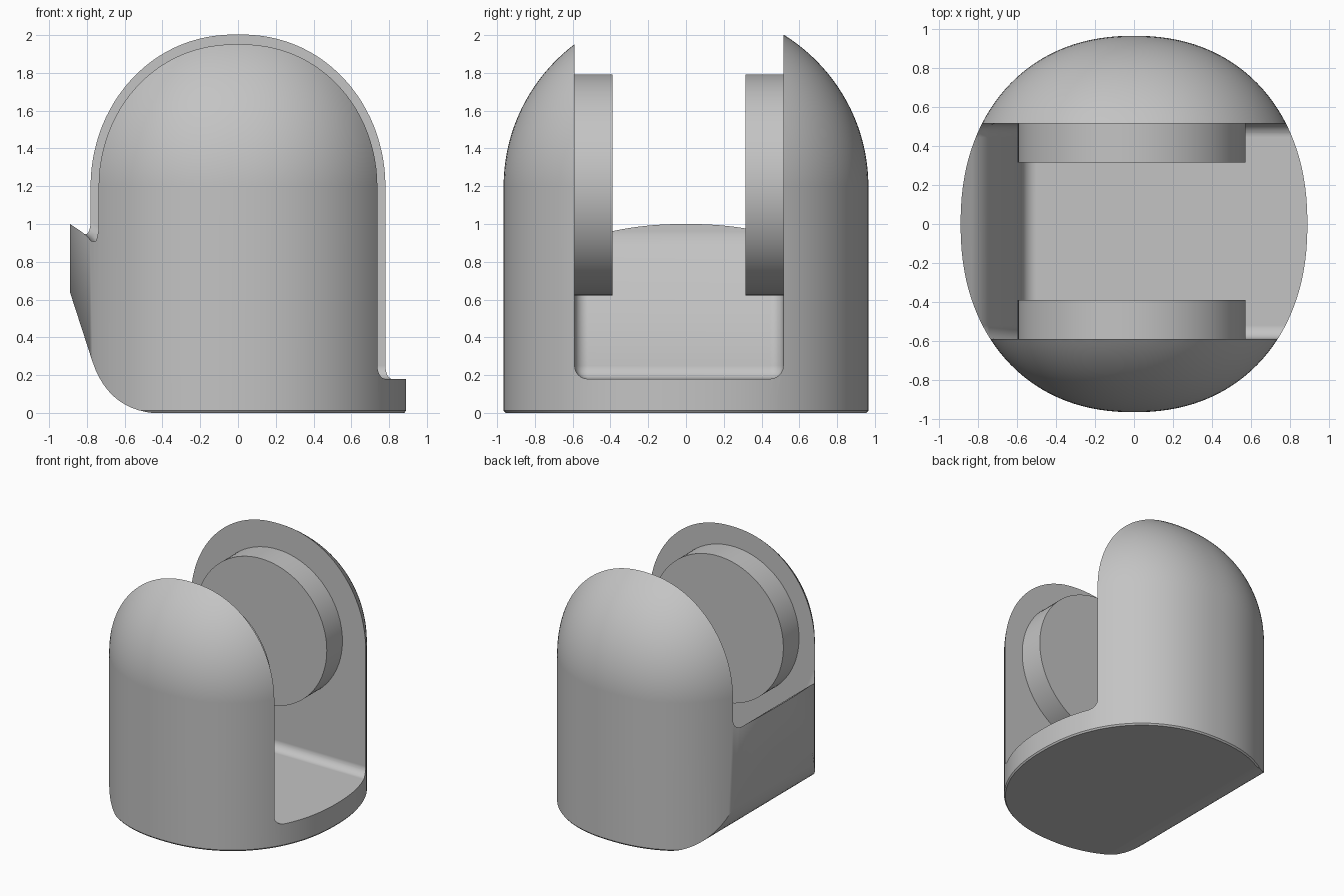
import bpy
import bmesh
from math import sin, cos, pi, radians
from mathutils import Vector

cube = bpy.data.objects.get("Cube")
if cube:
    bpy.data.objects.remove(cube, do_unlink=True)

grey = bpy.data.materials.new("light_grey")
grey.use_nodes = True
grey.diffuse_color = (0.55, 0.55, 0.55, 1)
grey.node_tree.nodes["Principled BSDF"].inputs["Base Color"].default_value = grey.diffuse_color


def to_object(name, bm):
    bmesh.ops.recalc_face_normals(bm, faces=bm.faces)
    mesh = bpy.data.meshes.new(name)
    bm.to_mesh(mesh)
    bm.free()
    obj = bpy.data.objects.new(name, mesh)
    bpy.context.collection.objects.link(obj)
    mesh.materials.append(grey)
    return obj


def activate(obj):
    bpy.ops.object.select_all(action="DESELECT")
    obj.select_set(True)
    bpy.context.view_layer.objects.active = obj


def prism(name, profile, y0, y1):
    """Extrude an x-z profile along y."""
    bm = bmesh.new()
    face = bm.faces.new([bm.verts.new((x, y0, z)) for x, z in profile])
    new = bmesh.ops.extrude_face_region(bm, geom=[face])["geom"]
    bmesh.ops.translate(bm, vec=(0, y1 - y0, 0),
                        verts=[v for v in new if isinstance(v, bmesh.types.BMVert)])
    return to_object(name, bm)


def cut(obj, cutter):
    cutter.hide_render = True
    mod = obj.modifiers.new("cut", "BOOLEAN")
    mod.operation = "DIFFERENCE"
    mod.solver = "EXACT"
    mod.object = cutter
    activate(obj)
    bpy.ops.object.modifier_apply(modifier=mod.name)
    bpy.data.objects.remove(cutter, do_unlink=True)


def smooth(obj):
    activate(obj)
    bpy.ops.object.shade_smooth_by_angle(angle=radians(32))


# Housing: rounded oval column with a domed top
HALF_X, HALF_Y, SHOULDER, DOME = 0.89, 0.966, 1.2, 0.95
SEGMENTS, RINGS, POWER = 128, 32, 2 / 2.2


def oval(angle):
    c, s = cos(angle), sin(angle)
    return (HALF_X * abs(c) ** POWER * (1 if c > 0 else -1),
            HALF_Y * abs(s) ** POWER * (1 if s > 0 else -1))


levels = [(0, 0.99), (0.012, 1)]
for i in range(RINGS):
    t = i / RINGS * pi / 2
    levels.append((SHOULDER + DOME * sin(t), cos(t)))

bm = bmesh.new()
rings = []
for z, scale in levels:
    points = [oval(2 * pi * (k + 0.5) / SEGMENTS) for k in range(SEGMENTS)]
    rings.append([bm.verts.new((x * scale, y * scale, z)) for x, y in points])
for low, high in zip(rings, rings[1:]):
    for k in range(SEGMENTS):
        n = (k + 1) % SEGMENTS
        bm.faces.new((low[k], low[n], high[n], high[k]))
bm.faces.new(rings[0])
bm.faces.new(rings[-1])
housing = to_object("housing", bm)

# Sloped and rounded underside along the high-walled side
start, control, end = Vector((-0.77, 0.27)), Vector((-0.68, 0)), Vector((-0.4, -0.004))
curve = [start * (1 - t) ** 2 + control * 2 * t * (1 - t) + end * t * t
         for t in [i / 12 for i in range(13)]]
under = [(-1.0, 0.98)] + [tuple(p) for p in curve] + [(-0.4, -0.3), (-1.0, -0.3)]
cut(housing, prism("underside_cutter", under, -1.2, 1.2))

# Slot between the two cheeks, with filleted corners
slot = prism("slot_cutter",
             [(1.2, 0.18), (-0.57, 0.18), (-0.6, 0.53), (-0.77, 0.92),
              (-1.1, 1.14), (-1.1, 2.4), (1.2, 2.4)], -0.59, 0.515)
fillet = slot.modifiers.new("fillet", "BEVEL")
fillet.width = 0.07
fillet.segments = 6
fillet.limit_method = "ANGLE"
fillet.angle_limit = radians(25)
cut(housing, slot)
smooth(housing)
normals = housing.modifiers.new("normals", "WEIGHTED_NORMAL")
normals.keep_sharp = True

# Round pads on the inner faces of the cheeks
for name, y0, y1 in (("front_pad", -0.61, -0.39), ("back_pad", 0.315, 0.535)):
    circle = [(-0.012 + 0.585 * cos(2 * pi * k / 96), 1.207 + 0.585 * sin(2 * pi * k / 96))
              for k in range(96)]
    smooth(prism(name, circle, y0, y1))
